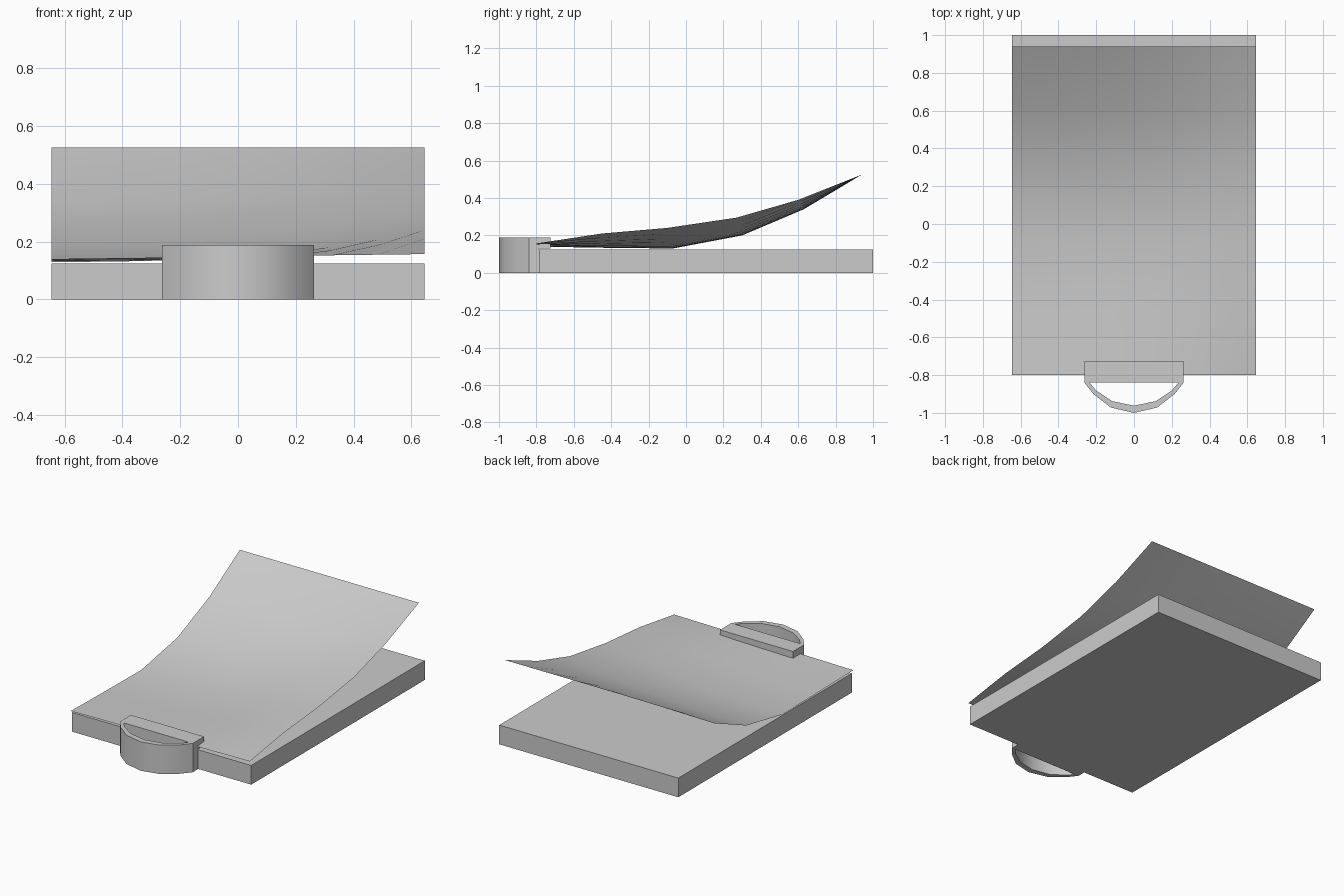
import bpy, bmesh

if "Cube" in bpy.data.objects:
    bpy.data.objects.remove(bpy.data.objects["Cube"])

grey = bpy.data.materials.new("light_grey")
grey.diffuse_color = (0.6, 0.6, 0.6, 1)
grey.use_nodes = True
grey.node_tree.nodes["Principled BSDF"].inputs["Base Color"].default_value = grey.diffuse_color


def make(name, bm, smooth=None):
    mesh = bpy.data.meshes.new(name)
    bm.to_mesh(mesh)
    bm.free()
    ob = bpy.data.objects.new(name, mesh)
    bpy.context.collection.objects.link(ob)
    mesh.materials.append(grey)
    if smooth:
        bpy.ops.object.select_all(action='DESELECT')
        ob.select_set(True)
        bpy.context.view_layer.objects.active = ob
        bpy.ops.object.shade_smooth_by_angle(angle=smooth)
    return ob


def prism(name, points, offset, smooth=None):
    """Extrude a closed 3D outline along an offset."""
    bm = bmesh.new()
    face = bm.faces.new([bm.verts.new(p) for p in points])
    ext = bmesh.ops.extrude_face_region(bm, geom=[face])
    verts = [g for g in ext["geom"] if isinstance(g, bmesh.types.BMVert)]
    bmesh.ops.translate(bm, verts=verts, vec=offset)
    bmesh.ops.recalc_face_normals(bm, faces=bm.faces)
    return make(name, bm, smooth)


# Flat board
W = 0.645
prism("board", [(-W, -0.785, 0), (W, -0.785, 0), (W, 1, 0), (-W, 1, 0)], (0, 0, 0.125))

# Clip bar with a lip resting over the board edge
bar = [(-0.84, 0), (-0.785, 0), (-0.785, 0.13), (-0.725, 0.13), (-0.725, 0.188), (-0.84, 0.188)]
prism("clip_bar", [(-0.263, y, z) for y, z in bar], (0.526, 0, 0))

# Curved clip handle: a bowed band with an open middle
outer = [(0.263, -0.84), (0.215, -0.9), (0.122, -0.972), (0, -1)]
inner = [(0.235, -0.84), (0.2, -0.882), (0.115, -0.938), (0, -0.962)]


def mirrored(half):
    return half + [(-x, y) for x, y in reversed(half[:-1])]


band = mirrored(outer) + mirrored(inner)[::-1]
prism("clip_handle", [(x, y, 0) for x, y in band], (0, 0, 0.188), 0.8)

# Lifted paper sheet: each row is (left y, left z, right y, right z)
rows = [(-0.8, 0.14, -0.8, 0.157), (-0.44, 0.134, -0.45, 0.21), (-0.07, 0.13, -0.1, 0.24),
        (0.3, 0.2, 0.27, 0.295), (0.63, 0.34, 0.6, 0.39), (0.94, 0.525, 0.94, 0.525)]
COLS = 8
bm = bmesh.new()
grid = []
for i, (ly, lz, ry, rz) in enumerate(rows):
    power = 1 if i == 0 else 2.6
    grid.append([bm.verts.new((-W + 2 * W * c / COLS,
                               ly + (ry - ly) * c / COLS,
                               lz + (rz - lz) * (c / COLS) ** power))
                 for c in range(COLS + 1)])
for a, b in zip(grid, grid[1:]):
    for c in range(COLS):
        bm.faces.new((a[c], a[c + 1], b[c + 1], b[c]))
make("paper_sheet", bm, 0.8)
